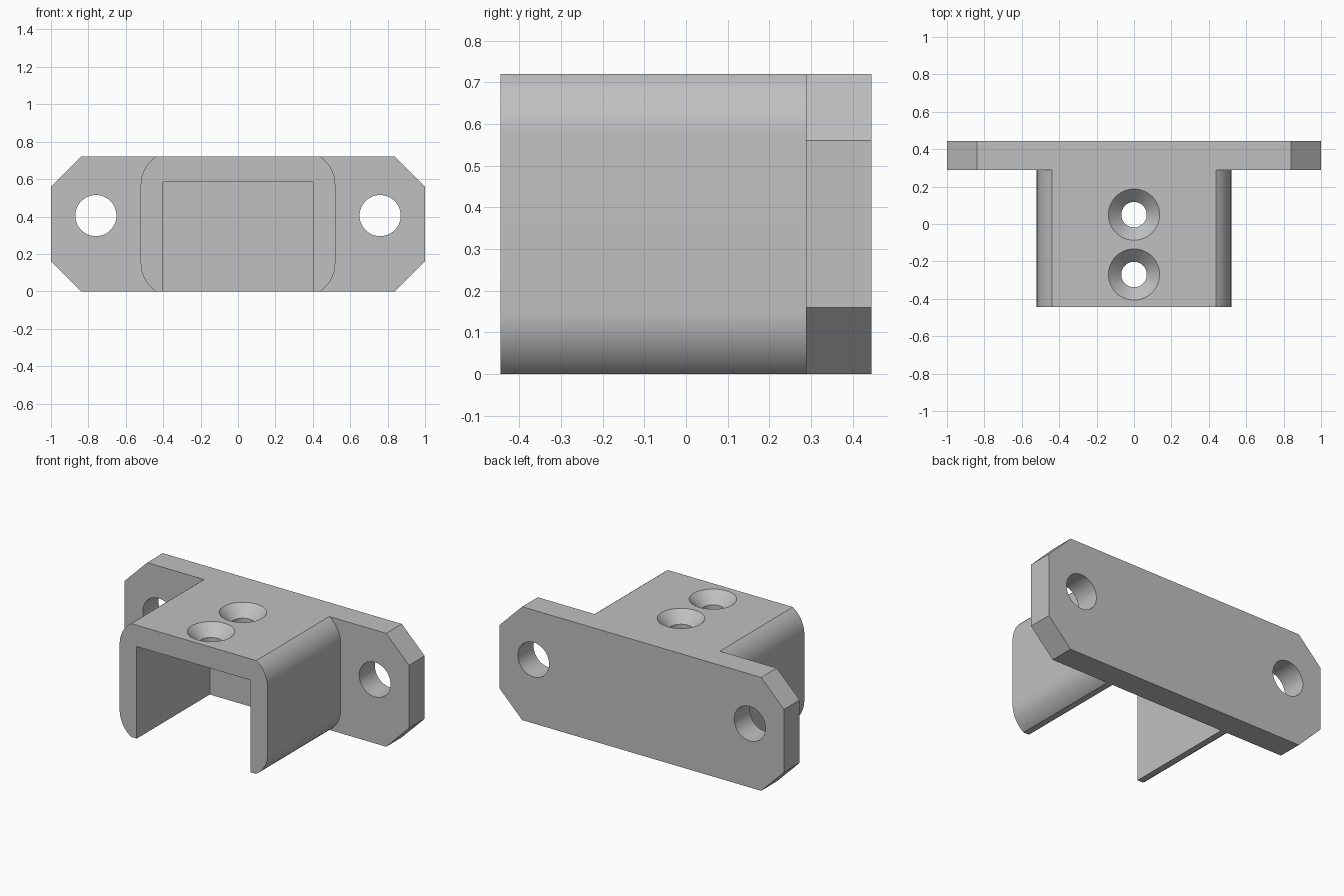
import bpy, bmesh, math
from mathutils import Matrix

cube = bpy.data.objects.get("Cube")
if cube:
    bpy.data.objects.remove(cube, do_unlink=True)

# Overall dimensions
HEIGHT, FRONT, SEAM, BACK = 0.72, -0.445, 0.288, 0.445

grey = bpy.data.materials.new("light grey")
grey.use_nodes = True
grey.diffuse_color = (0.53, 0.53, 0.53, 1)
grey.node_tree.nodes["Principled BSDF"].inputs["Base Color"].default_value = (0.53, 0.53, 0.53, 1)


def finish(bm, name):
    bmesh.ops.recalc_face_normals(bm, faces=bm.faces)
    mesh = bpy.data.meshes.new(name)
    bm.to_mesh(mesh)
    bm.free()
    mesh.materials.append(grey)
    obj = bpy.data.objects.new(name, mesh)
    bpy.context.collection.objects.link(obj)
    return obj


def extrude_profile(name, points, y0, y1):
    """Extrude an x-z outline along y."""
    bm = bmesh.new()
    face = bm.faces.new([bm.verts.new((x, y0, z)) for x, z in points])
    out = bmesh.ops.extrude_face_region(bm, geom=[face])
    for v in out["geom"]:
        if isinstance(v, bmesh.types.BMVert):
            v.co.y = y1
    return finish(bm, name)


def cone(name, r_low, r_high, depth, matrix):
    bm = bmesh.new()
    bmesh.ops.create_cone(bm, cap_ends=True, segments=48, radius1=r_low,
                          radius2=r_high, depth=depth, matrix=matrix)
    return finish(bm, name)


def boolean(target, other, operation):
    """Apply a boolean and discard the second operand."""
    bpy.context.view_layer.objects.active = target
    mod = target.modifiers.new(operation, 'BOOLEAN')
    mod.operation, mod.solver, mod.object = operation, 'EXACT', other
    bpy.ops.object.modifier_apply(modifier=mod.name)
    bpy.data.objects.remove(other, do_unlink=True)


def mirrored(half):
    return half + [(-x, z) for x, z in reversed(half)]


# Mounting plate with clipped corners
c = 0.16
plate = [(1 - c, 0), (1, c), (1, HEIGHT - c), (1 - c, HEIGHT)]
bracket = extrude_profile("mounting_bracket", mirrored(plate), SEAM, BACK)

# Channel: outer side curves at top and bottom, open underneath
r, half_width, sweep, steps = 0.18, 0.52, math.asin(0.15 / 0.18), 10
upper = [(half_width - r + r * math.cos(sweep * i / steps),
          HEIGHT - 0.15 + r * math.sin(sweep * i / steps)) for i in range(steps + 1)]
lower = [(x, HEIGHT - z) for x, z in reversed(upper)]
side = [(0.4, 0.585), (0.4, 0)] + lower + upper
channel = extrude_profile("channel", mirrored(side), FRONT, SEAM)
boolean(bracket, channel, 'UNION')

# Bolt holes through the plate ears
for x in (-0.76, 0.76):
    place = Matrix.Translation((x, 0.37, 0.405)) @ Matrix.Rotation(math.pi / 2, 4, 'X')
    boolean(bracket, cone("bolt_hole", 0.11, 0.11, 0.4, place), 'DIFFERENCE')

# Countersunk screw holes through the roof
for y in (0.05, -0.27):
    boolean(bracket, cone("screw_hole", 0.068, 0.068, 0.4,
                          Matrix.Translation((0, y, HEIGHT - 0.08))), 'DIFFERENCE')
    boolean(bracket, cone("countersink", 0.066, 0.157, 0.091,
                          Matrix.Translation((0, y, HEIGHT - 0.0255))), 'DIFFERENCE')

# Smooth the curves, keep the machined edges crisp
bpy.ops.object.select_all(action='DESELECT')
bracket.select_set(True)
bpy.context.view_layer.objects.active = bracket
bpy.ops.object.shade_smooth_by_angle(angle=math.radians(30))
